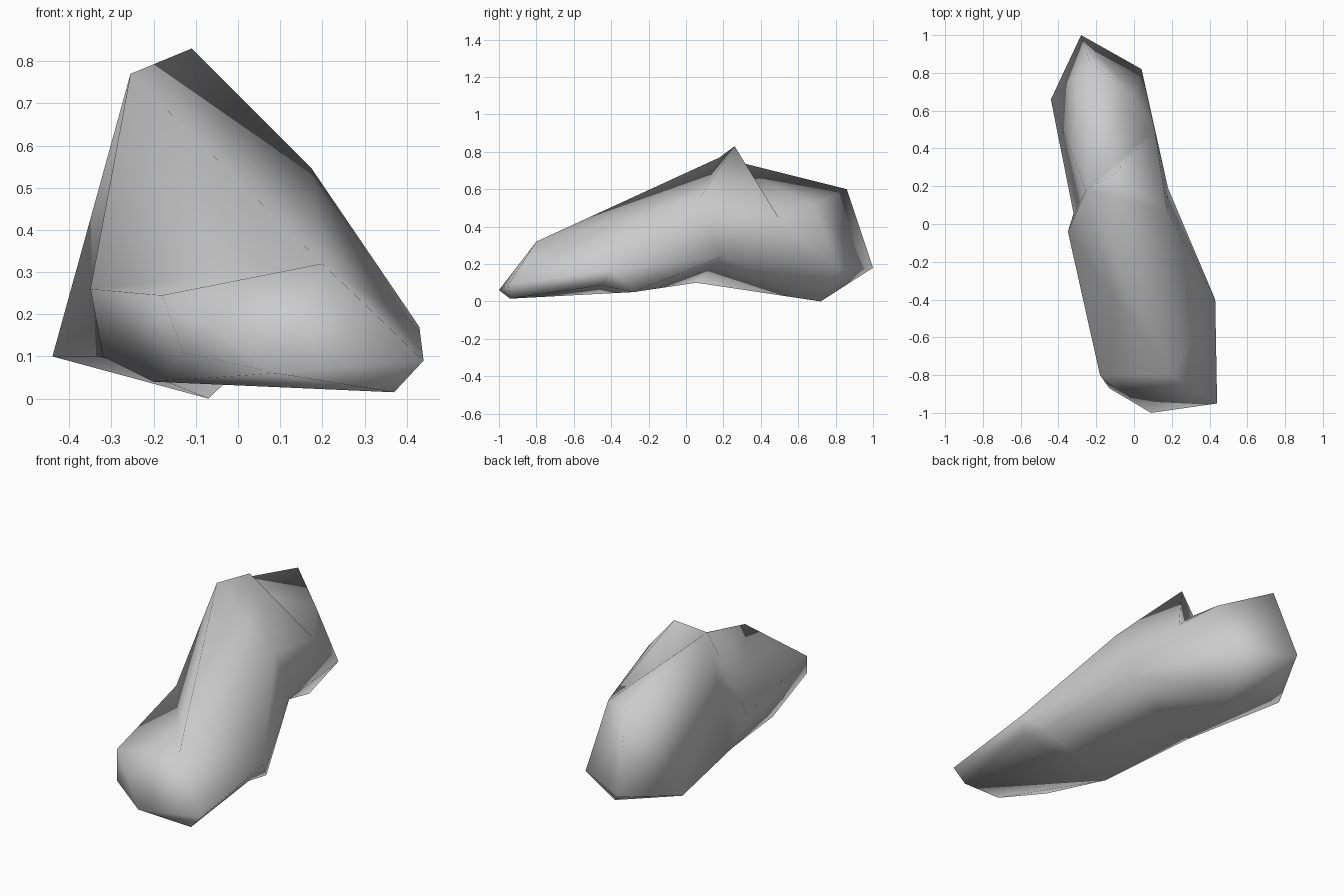
import bpy
import bmesh

default_cube = bpy.data.objects.get("Cube")
if default_cube:
    bpy.data.objects.remove(default_cube, do_unlink=True)

# One plain grey for the whole model
grey = bpy.data.materials.new("plain_grey")
grey.use_nodes = True
colour = (0.6, 0.6, 0.6, 1)
grey.diffuse_color = colour
shader = grey.node_tree.nodes["Principled BSDF"]
shader.inputs["Base Color"].default_value = colour
shader.inputs["Roughness"].default_value = 0.8

# Corner points of the foot, from toe to heel
corners = {
    # Toe
    "toe_side": (-0.18, -0.8, 0.245),
    "toe_low": (-0.13, -0.87, 0.11),
    "toe_tip": (0.09, -1, 0.06),
    "toe_sole": (0.37, -0.94, 0.015),
    "toe_corner": (0.44, -0.95, 0.09),
    "toe_top": (0.2, -0.8, 0.32),
    # Ball and outer edge
    "ball": (0.43, -0.4, 0.17),
    "ball_low": (0.38, -0.45, 0.085),
    "ball_sole": (0.37, -0.28, 0.05),
    "outer_side": (-0.35, -0.04, 0.26),
    "outer_sole": (-0.2, -0.47, 0.04),
    # Ankle and arch
    "peak": (-0.11, 0.26, 0.83),
    "collar": (-0.255, 0.18, 0.77),
    "instep": (0.175, 0.07, 0.545),
    "arch": (0.18, 0.19, 0.24),
    "notch": (0.11, 0.5, 0.44),
    "waist": (-0.32, 0.055, 0.1),
    # Heel
    "heel_top": (-0.235, 0.86, 0.6),
    "heel_shoulder": (0, 0.68, 0.515),
    "heel_inner": (0.04, 0.82, 0.17),
    "heel_sole": (-0.07, 0.72, 0),
    "heel_outer": (-0.44, 0.66, 0.1),
    "heel_back": (-0.28, 1, 0.18),
}

# The skin is a set of triangle fans: a hub corner and the corners around it
fans = {
    "peak": "collar instep notch collar",
    "toe_top": "toe_side toe_tip toe_corner ball instep collar outer_side toe_side",
    "toe_corner": "toe_tip toe_sole ball_low ball",
    "ball_low": "ball ball_sole",
    "toe_side": "toe_low toe_tip",
    "arch": "notch instep ball ball_sole waist heel_sole heel_inner notch",
    "outer_sole": "waist ball_sole ball_low toe_sole toe_tip toe_low toe_side outer_side waist",
    "heel_shoulder": "collar notch heel_inner heel_back heel_top collar",
    "heel_outer": "collar waist heel_sole heel_back heel_top collar",
    "collar": "waist outer_side",
    "heel_back": "heel_sole heel_inner",
}

# Build one closed, smoothly shaded skin
bm = bmesh.new()
verts = {name: bm.verts.new(place) for name, place in corners.items()}
for hub, rim in fans.items():
    names = rim.split()
    for first, second in zip(names, names[1:]):
        face = bm.faces.new((verts[hub], verts[first], verts[second]))
        face.smooth = True
bmesh.ops.recalc_face_normals(bm, faces=bm.faces[:])

mesh = bpy.data.meshes.new("foot")
bm.to_mesh(mesh)
bm.free()
mesh.materials.append(grey)
foot = bpy.data.objects.new("foot", mesh)
bpy.context.collection.objects.link(foot)
